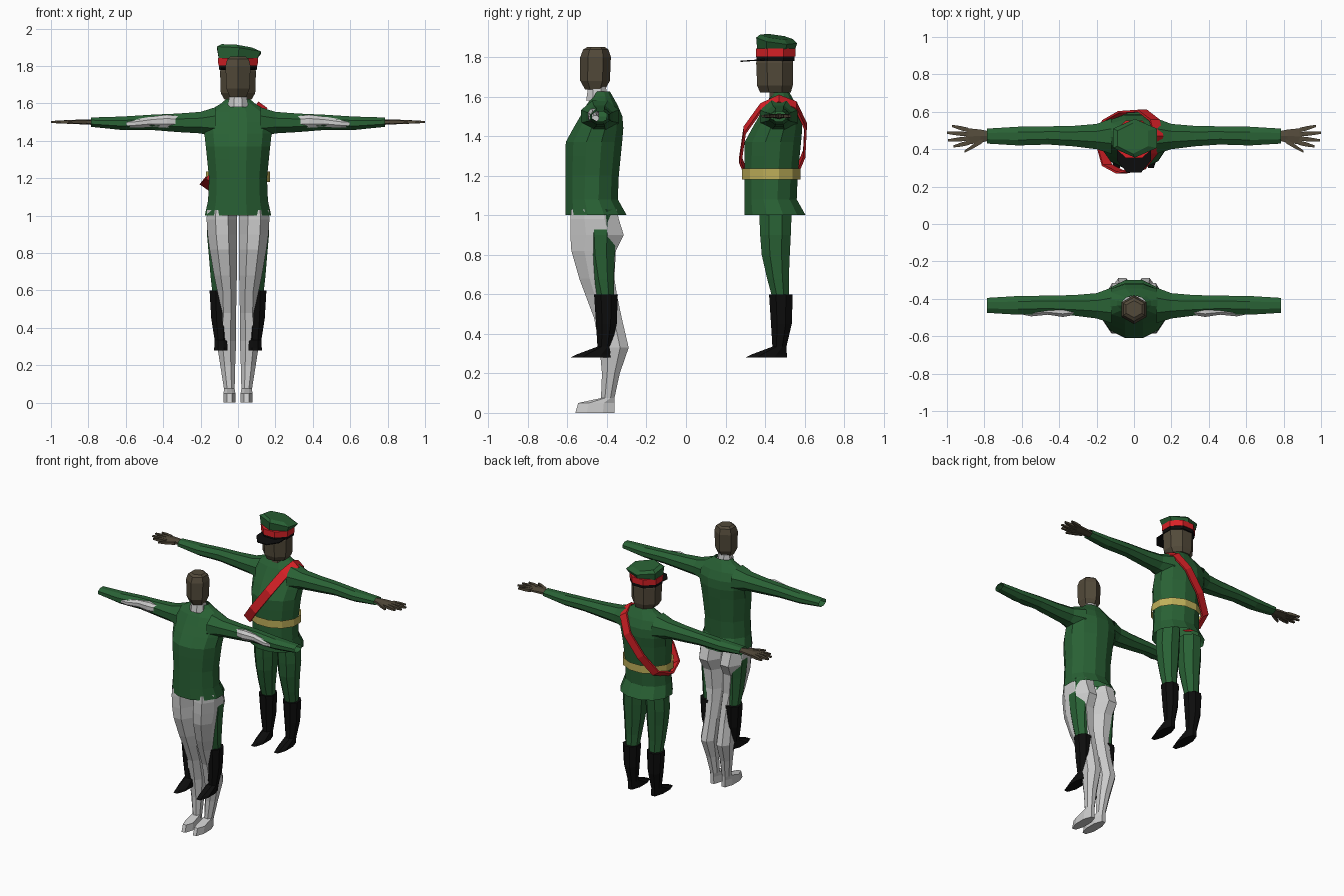
import bpy, bmesh, math
from mathutils import Vector


def material(name, rgb):
    m = bpy.data.materials.new(name)
    m.diffuse_color = (*rgb, 1)
    return m


GREEN = material("green_cloth", (0.022, 0.12, 0.035))
RED = material("red_cloth", (0.70, 0.015, 0.02))
BROWN = material("brown_skin", (0.085, 0.068, 0.042))
GOLD = material("gold_cloth", (0.52, 0.43, 0.10))
BLACK = material("black_leather", (0.004, 0.004, 0.004))


def unit_ring(n, flat):
    """n-gon stretched to fill a -1..1 square; flat puts edges on the axes."""
    off = math.pi / n if flat else 0
    a = [2 * math.pi * i / n + math.pi / 2 + off for i in range(n)]
    mx = max(abs(math.cos(t)) for t in a)
    my = max(abs(math.sin(t)) for t in a)
    return [(math.cos(t) / mx, math.sin(t) / my) for t in a]


def make(name, rings, mat, caps=(True, True), closed=False):
    """Skin a list of point rings."""
    bm = bmesh.new()
    rows = [[bm.verts.new(p) for p in r] for r in rings]
    n = len(rows[0])
    pairs = list(zip(rows, rows[1:]))
    if closed:
        pairs.append((rows[-1], rows[0]))
    for a, b in pairs:
        for i in range(n):
            j = (i + 1) % n
            bm.faces.new((a[i], a[j], b[j], b[i]))
    if not closed:
        if caps[0]:
            bm.faces.new(rows[0][::-1])
        if caps[1]:
            bm.faces.new(rows[-1])
    bmesh.ops.recalc_face_normals(bm, faces=bm.faces)
    me = bpy.data.meshes.new(name)
    bm.to_mesh(me)
    bm.free()
    ob = bpy.data.objects.new(name, me)
    bpy.context.collection.objects.link(ob)
    if mat:
        me.materials.append(mat)
    return ob


def box_ring(shape, level, u0, u1, v0, v1, axis, dy):
    """Ring inside given bounds: axis z uses (x, y); axis x uses (z, y)."""
    pts = []
    for u, v in shape:
        a = (u0 + u1) / 2 + u * (u1 - u0) / 2
        y = (v0 + v1) / 2 + v * (v1 - v0) / 2 + dy
        pts.append((a, y, level) if axis == 'z' else (level, y, a))
    return pts


def loft(name, rows, mat, n=8, flat=True, axis='z', dy=0.0, caps=(True, True), mirror=False):
    shape = unit_ring(n, flat)
    ob = make(name, [box_ring(shape, *r, axis, dy) for r in rows], mat, caps)
    if mirror:
        ob.modifiers.new("mirror", 'MIRROR')
    return ob


def slope(ob, z_min, kx, ky):
    for v in ob.data.vertices:
        if v.co.z > z_min:
            v.co.z -= kx * v.co.x + ky * (v.co.y - 0.455)


OPEN = (False, False)

# Parts shared by both figures, measured on the rear figure
tunic = [(z, -w, w, a, b) for z, w, a, b in (
    (1.0, .178, .295, .605), (1.08, .16, .295, .56), (1.2, .155, .295, .565),
    (1.3, .165, .295, .575), (1.37, .172, .297, .582), (1.44, .18, .335, .588),
    (1.5, .183, .37, .583), (1.555, .165, .40, .56), (1.6, .09, .43, .535), (1.625, .062, .44, .52))]
sleeve = [(.12, 1.42, 1.58, .375, .565), (.2, 1.44, 1.555, .40, .535),
          (.32, 1.447, 1.546, .415, .525), (.46, 1.458, 1.54, .425, .522),
          (.62, 1.458, 1.53, .42, .52), (.785, 1.475, 1.525, .43, .51)]
trouser = [(1.03, .015, .16, .37, .535), (.9, .018, .166, .375, .53),
           (.8, .025, .157, .383, .525), (.68, .04, .147, .41, .52), (.57, .05, .135, .44, .52)]
boot = [(.6, .04, .152, .42, .54), (.45, .048, .143, .43, .535),
        (.335, .06, .125, .437, .508), (.295, .055, .127, .33, .51), (.28, .055, .127, .30, .51)]

for tag, dy_top, dy_leg in (("front", -.905, -.885), ("rear", 0, 0)):
    loft(tag + "_tunic", tunic, GREEN, n=12, dy=dy_top, caps=OPEN)
    loft(tag + "_sleeves", sleeve, GREEN, axis='x', dy=dy_top, caps=OPEN, mirror=True)
    loft(tag + "_trousers", trouser, GREEN, dy=dy_leg, caps=OPEN, mirror=True)
    loft(tag + "_boots", boot, BLACK, dy=dy_leg, mirror=True)

# Front figure: grey body legs, arms and neck, brown head
legs = [(1.03, .005, .165, -.58, -.35), (.98, .005, .168, -.585, -.34), (.9, .005, .163, -.585, -.315),
        (.82, .005, .152, -.58, -.355), (.68, .006, .128, -.54, -.362), (.6, .008, .112, -.51, -.35),
        (.48, .01, .106, -.465, -.325), (.33, .01, .115, -.437, -.29), (.2, .015, .095, -.425, -.335),
        (.075, .018, .075, -.43, -.362), (.05, .014, .077, -.545, -.362), (0, .012, .078, -.56, -.362)]
loft("body_legs", legs, None, mirror=True)
arm = [(.3, 1.475, 1.53, -.483, -.44), (.38, 1.47, 1.54, -.497, -.44), (.46, 1.475, 1.53, -.485, -.44),
       (.55, 1.47, 1.515, -.494, -.44), (.64, 1.475, 1.505, -.475, -.44)]
loft("body_arms", arm, None, axis='x', mirror=True)
loft("body_neck", [(1.58, -.055, .055, -.505, -.395), (1.65, -.045, .045, -.495, -.405)], None)
head = [(1.635, -.045, .045, -.51, -.41), (1.68, -.062, .062, -.535, -.385),
        (1.8, -.067, .067, -.535, -.38), (1.838, -.057, .057, -.52, -.392), (1.85, -.042, .042, -.5, -.41)]
loft("front_head", head, BROWN, n=6, flat=False)

# Rear figure: neck and head
loft("rear_neck", [(1.58, -.055, .055, .42, .52), (1.64, -.05, .05, .425, .515)], BROWN)
loft("rear_head", [(1.62, -.072, .072, .375, .53), (1.655, -.092, .092, .36, .54),
                   (1.77, -.096, .096, .355, .542), (1.81, -.09, .09, .365, .535)], BROWN)

# Cap: black rim, red band, green crown, visor
loft("cap_rim", [(1.78, -.1, .1, .357, .55), (1.805, -.103, .103, .355, .55)], BLACK)
loft("cap_band", [(1.802, -.105, .105, .353, .553), (1.843, -.107, .107, .353, .553)], RED)
crown = loft("cap_crown", [(1.84, -.103, .103, .36, .552), (1.885, -.112, .122, .355, .562),
                           (1.902, -.088, .075, .375, .54)], GREEN, n=6, flat=False)
slope(crown, 1.86, .11, .14)
visor = loft("cap_visor", [(1.788, -.092, .092, .275, .50), (1.794, -.092, .092, .275, .50)], BLACK)
slope(visor, 0, 0, -.07)

# Belt
loft("belt", [(1.18, -.172, .172, .283, .578), (1.235, -.172, .172, .283, .578)], GOLD, n=12, caps=OPEN)

# Sash: flat strip swept round a tilted loop from shoulder to hip
path = [(.13, .47, 1.588), (.1, .38, 1.545), (.035, .297, 1.43), (-.07, .275, 1.28),
        (-.145, .315, 1.185), (-.177, .43, 1.155), (-.145, .55, 1.195),
        (-.06, .598, 1.31), (.045, .605, 1.45), (.11, .555, 1.555)]
pts = [Vector(p) for p in path]
wide = Vector((.816, 0, -.579))
rings = []
for i, p in enumerate(pts):
    along = (pts[(i + 1) % len(pts)] - pts[i - 1]).normalized()
    out = along.cross(wide).normalized()
    rings.append([p + wide * s * .03 + out * t * .006
                  for s, t in ((-1, -1), (1, -1), (1, 1), (-1, 1))])
make("sash", rings, RED, closed=True)

# Hands: palm, four fingers and a thumb
loft("palms", [(.77, 1.485, 1.515, .447, .495), (.82, 1.488, 1.515, .435, .505),
               (.89, 1.49, 1.512, .425, .512)], BROWN, n=6, axis='x', mirror=True)
fingers = [(.885, .502, .972, .524), (.885, .48, 1.0, .488),
           (.885, .457, .994, .447), (.88, .435, .965, .415), (.81, .445, .905, .388)]
for k, (x0, y0, x1, y1) in enumerate(fingers):
    xm, ym = (x0 + x1) / 2, (y0 + y1) / 2
    rows = [(x, 1.501 - h, 1.501 + h, y - w, y + w) for x, y, h, w in
            ((x0, y0, .01, .012), (xm, ym, .009, .011), (x1, y1, .005, .006))]
    loft("thumbs" if k == 4 else f"fingers_{k + 1}", rows, BROWN, n=4, axis='x', mirror=True)
